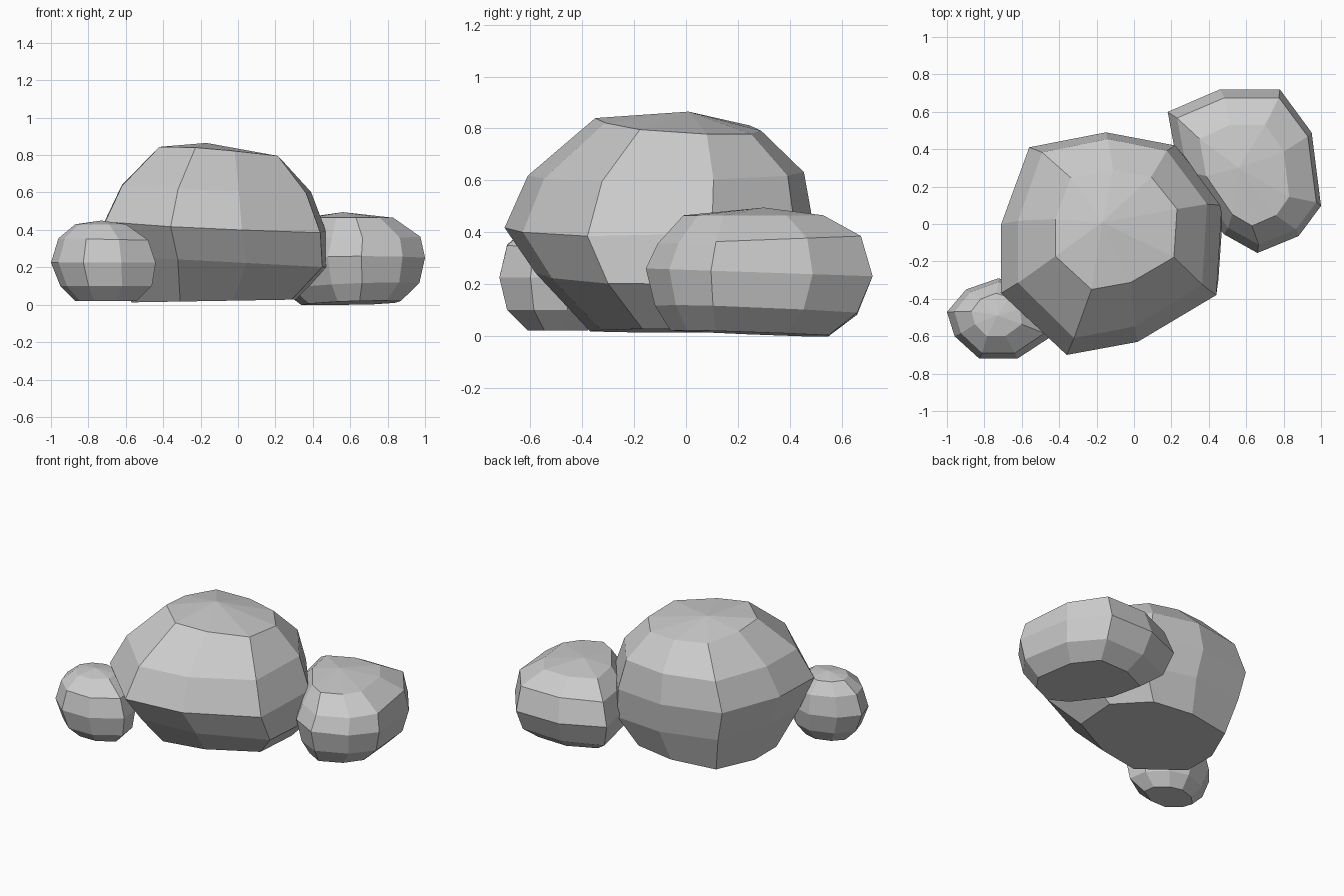
import bpy


def make_rock(name, plan, rings, apex):
    """Stack scaled copies of a plan outline.
    ring = x0, x1, y0, y1, z, tilt along x, tilt along y"""
    xs = [p[0] for p in plan]
    ys = [p[1] for p in plan]
    unit = [((x - min(xs)) / (max(xs) - min(xs)), (y - min(ys)) / (max(ys) - min(ys)))
            for x, y in plan]
    n = len(unit)
    verts, faces = [], []
    for x0, x1, y0, y1, z, tx, ty in rings:
        for u, v in unit:
            verts.append((x0 + u * (x1 - x0), y0 + v * (y1 - y0),
                          z + (u - 0.5) * tx + (v - 0.5) * ty))
    for r in range(len(rings) - 1):
        a, b = r * n, (r + 1) * n
        for i in range(n):
            j = (i + 1) % n
            faces.append((a + i, a + j, b + j, b + i))
    # flat base and faceted crown
    faces.append(tuple(reversed(range(n))))
    top = (len(rings) - 1) * n
    verts.append(apex)
    for i in range(n):
        faces.append((top + i, top + (i + 1) % n, len(verts) - 1))
    mesh = bpy.data.meshes.new(name)
    mesh.from_pydata(verts, [], faces)
    mesh.update()
    obj = bpy.data.objects.new(name, mesh)
    bpy.context.collection.objects.link(obj)
    return obj


# large boulder in the middle
make_rock(
    "large_boulder",
    [(-0.70, -0.37), (-0.35, -0.70), (0.03, -0.63), (0.45, -0.38), (0.48, 0.10),
     (0.23, 0.42), (-0.14, 0.49), (-0.55, 0.41), (-0.70, 0.0)],
    [(-0.57, 0.31, -0.37, 0.38, 0.02, 0.015, 0.0),
     (-0.66, 0.48, -0.58, 0.46, 0.23, -0.06, 0.0),
     (-0.71, 0.47, -0.70, 0.49, 0.42, -0.06, 0.03),
     (-0.62, 0.39, -0.61, 0.455, 0.62, -0.04, 0.02),
     (-0.42, 0.23, -0.35, 0.29, 0.81, -0.05, -0.04)],
    (-0.17, 0.01, 0.865))

# medium boulder at the back right
make_rock(
    "medium_boulder",
    [(0.48, -0.05), (0.66, -0.15), (0.88, -0.06), (1.0, 0.10), (0.95, 0.49),
     (0.78, 0.72), (0.46, 0.72), (0.18, 0.60), (0.24, 0.28)],
    [(0.34, 0.87, -0.06, 0.55, 0.01, 0.01, -0.02),
     (0.23, 0.97, -0.12, 0.66, 0.10, 0.02, -0.03),
     (0.18, 1.00, -0.155, 0.72, 0.245, 0.0, -0.03),
     (0.23, 0.975, -0.11, 0.675, 0.37, 0.0, 0.03),
     (0.35, 0.83, -0.01, 0.53, 0.465, 0.0, 0.0)],
    (0.56, 0.30, 0.495))

# small stone at the front left
make_rock(
    "small_stone",
    [(-1.0, -0.47), (-0.96, -0.60), (-0.83, -0.72), (-0.63, -0.72), (-0.45, -0.60),
     (-0.47, -0.45), (-0.59, -0.33), (-0.73, -0.29), (-0.90, -0.35)],
    [(-0.87, -0.54, -0.61, -0.38, 0.02, 0.0, 0.0),
     (-0.95, -0.46, -0.69, -0.32, 0.10, 0.0, 0.0),
     (-1.00, -0.44, -0.72, -0.29, 0.225, 0.0, 0.0),
     (-0.96, -0.48, -0.69, -0.31, 0.35, -0.01, 0.0),
     (-0.87, -0.60, -0.60, -0.37, 0.43, 0.0, 0.0)],
    (-0.73, -0.49, 0.45))
